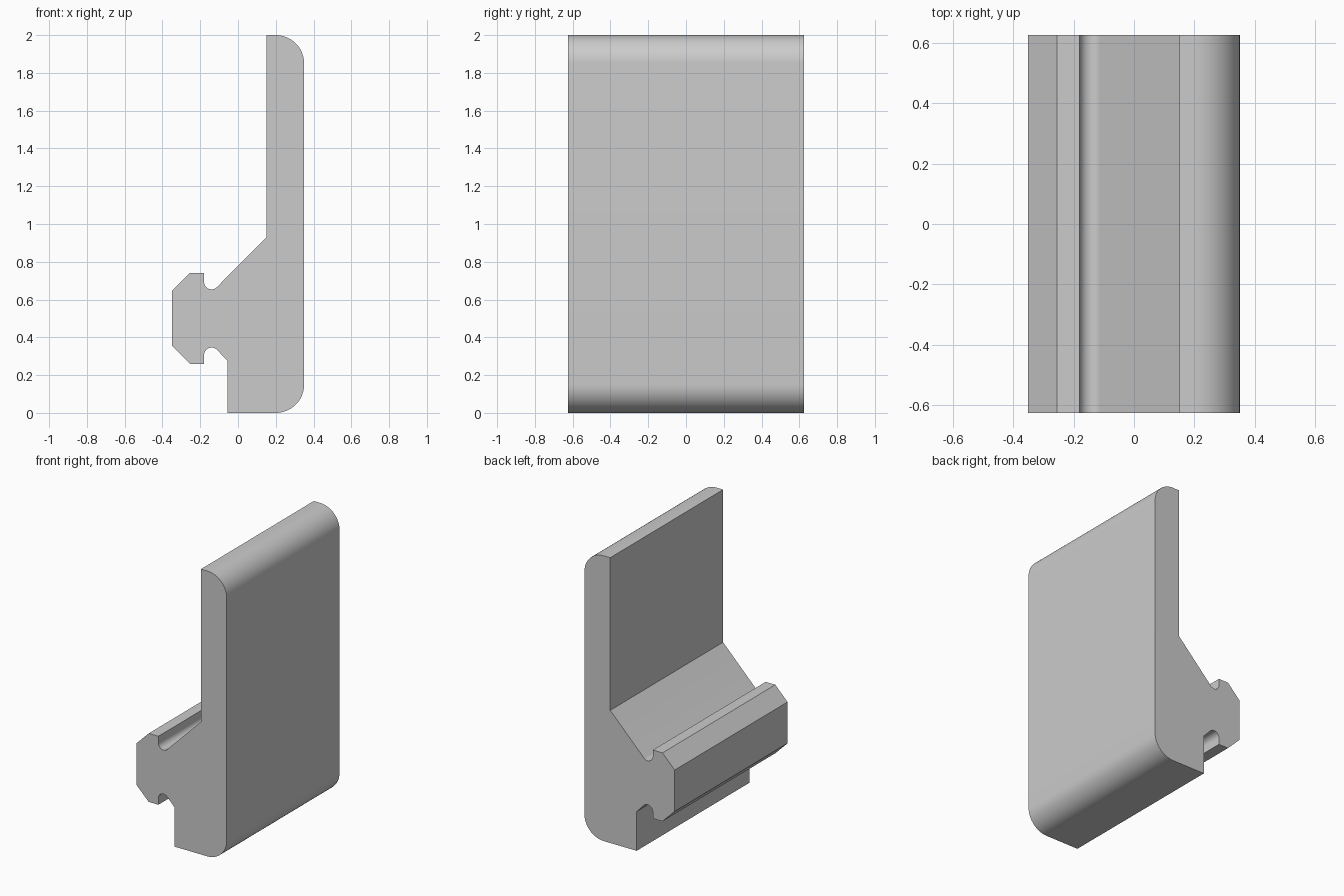
import bpy
import bmesh
from math import radians, cos, sin
from mathutils import Vector

cube = bpy.data.objects.get("Cube")
if cube:
    bpy.data.objects.remove(cube, do_unlink=True)

HALF_DEPTH = 0.625
MID_Z = 0.5  # the clip head is symmetric about this height


def arc(cx, cz, r, start, end, steps=12):
    angles = [radians(start + (end - start) * i / steps) for i in range(steps + 1)]
    return [(cx + r * cos(a), cz + r * sin(a)) for a in angles]


# Upper half of the clip head: chamfered tip, lip and rounded groove
head_top = [(-0.35, 0.645), (-0.255, 0.74), (-0.18, 0.74)]
head_top += arc(-0.14, 0.694, 0.04, 180, 315)
head_bottom = [(x, 2 * MID_Z - z) for x, z in reversed(head_top)]

# Full section: head, sloped web, tall plate with rounded outer corners, foot
profile = head_top + [(0.15, 0.93), (0.15, 2.0)]
profile += arc(0.2, 1.85, 0.15, 90, 0, 16)
profile += arc(0.2, 0.15, 0.15, 0, -90, 16)
profile += [(-0.055, 0.0), (-0.055, 0.275)] + head_bottom

# Extrude the section along the depth
bm = bmesh.new()
section = bm.faces.new([bm.verts.new((x, -HALF_DEPTH, z)) for x, z in profile])
result = bmesh.ops.extrude_face_region(bm, geom=[section], use_keep_orig=True)
moved = [v for v in result["geom"] if isinstance(v, bmesh.types.BMVert)]
bmesh.ops.translate(bm, verts=moved, vec=Vector((0, 2 * HALF_DEPTH, 0)))
bmesh.ops.recalc_face_normals(bm, faces=bm.faces)
mesh = bpy.data.meshes.new("clip_rail")
bm.to_mesh(mesh)
bm.free()

rail = bpy.data.objects.new("clip_rail", mesh)
bpy.context.collection.objects.link(rail)

# Plain grey finish
grey = bpy.data.materials.new("light_grey")
grey.use_nodes = True
colour = (0.6, 0.6, 0.6, 1.0)
grey.diffuse_color = colour
grey.node_tree.nodes["Principled BSDF"].inputs["Base Color"].default_value = colour
mesh.materials.append(grey)

# Smooth fillets, crisp edges
bpy.ops.object.select_all(action="DESELECT")
rail.select_set(True)
bpy.context.view_layer.objects.active = rail
bpy.ops.object.shade_smooth_by_angle(angle=radians(25))
